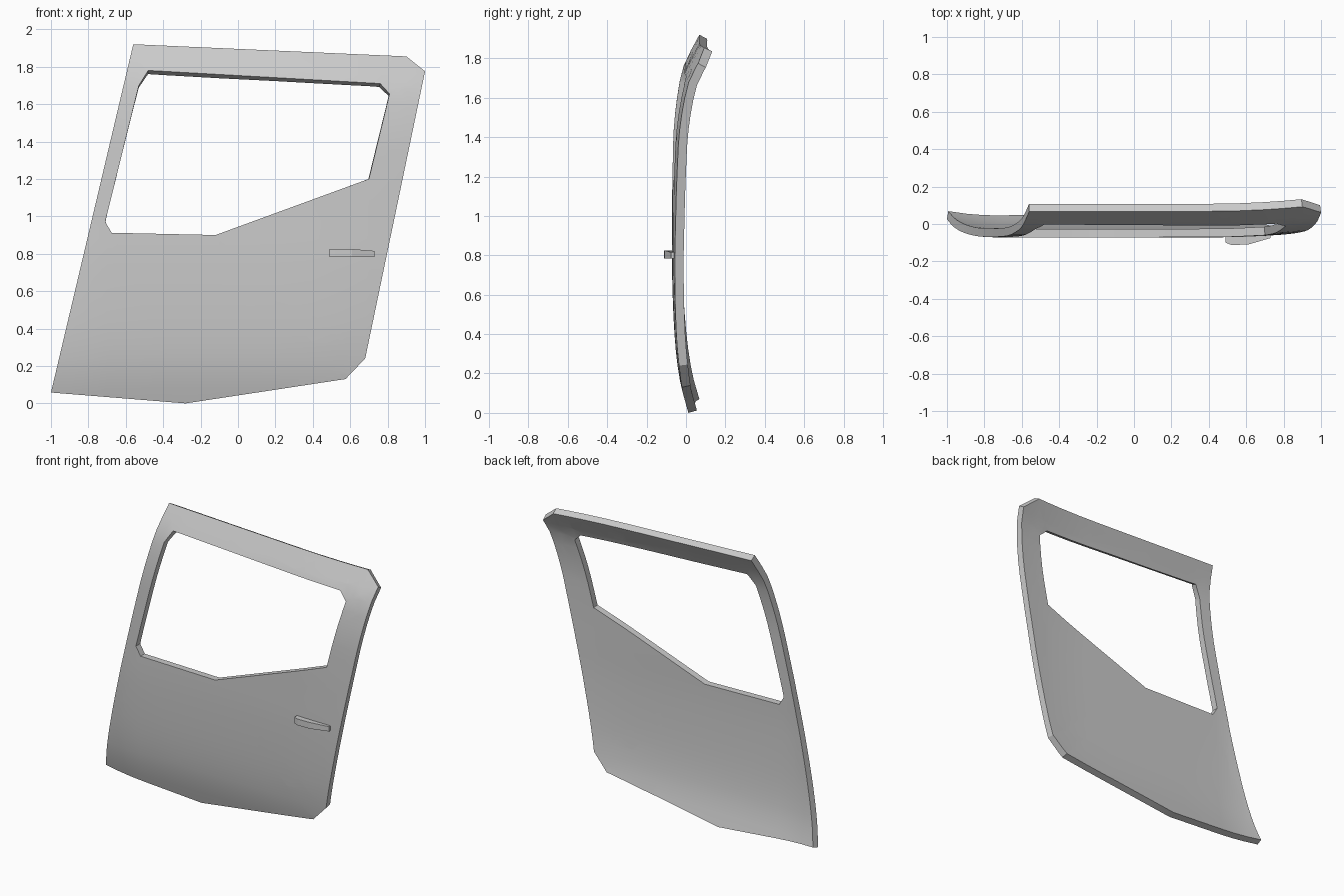
import bpy, bmesh, math
from mathutils import Vector

if "Cube" in bpy.data.objects:
    bpy.data.objects.remove(bpy.data.objects["Cube"])

OUTLINE = [(-1, .058), (-.28, 0), (.575, .13), (.68, .24), (1, 1.775), (.9, 1.855), (-.56, 1.92)]
WINDOW = [(-.71, .97), (-.675, .912), (-.12, .9), (.70, 1.2), (.81, 1.655), (.76, 1.71),
          (-.48, 1.78), (-.53, 1.70)]
# outer skin depth at every 0.16 of height
DEPTH = [.012, -.03, -.052, -.063, -.069, -.072, -.071, -.07, -.067, -.062, -.045, -.012, .068]


def skin_y(x, z):
    """Bowed door surface: vertical profile plus front and rear wrap."""
    top = min(max((z - 1.0) / .8, 0), 1)
    t = min(max((z + .045 * (x + .56) * top) / .16, 0), 11.999)
    i = int(t)
    f = t - i
    p1, p2 = DEPTH[i], DEPTH[i + 1]
    p0 = DEPTH[i - 1] if i else 2 * p1 - p2
    p3 = DEPTH[i + 2] if i < 11 else 2 * p2 - p1
    y = p1 + .5 * f * (p2 - p0 + f * (2 * p0 - 5 * p1 + 4 * p2 - p3 + f * (3 * (p1 - p2) + p3 - p0)))
    return y + .035 * (max(x - .4, 0) / .6) ** 2 + .03 * (max(-.7 - x, 0) / .3) ** 2


def make_object(name, bm):
    me = bpy.data.meshes.new(name)
    bm.to_mesh(me)
    bm.free()
    ob = bpy.data.objects.new(name, me)
    bpy.context.collection.objects.link(ob)
    bpy.ops.object.select_all(action='DESELECT')
    ob.select_set(True)
    bpy.context.view_layer.objects.active = ob
    return ob


# door panel: flat frame with window opening, sliced, then bowed
bm = bmesh.new()
for loop in (OUTLINE, WINDOW):
    vs = [bm.verts.new((x, 0, z)) for x, z in loop]
    for a, b in zip(vs, vs[1:] + vs[:1]):
        bm.edges.new((a, b))
bmesh.ops.triangle_fill(bm, edges=bm.edges[:], use_beauty=True, normal=(0, -1, 0))
cuts = [((0, 0, k * .08), (0, 0, 1)) for k in range(1, 24)]
cuts += [((x, 0, 0), (1, 0, 0)) for x in (-.9, -.8, -.7, -.4, -.1, .2, .4, .55, .7, .8, .9)]
for co, no in cuts:
    bmesh.ops.bisect_plane(bm, geom=bm.verts[:] + bm.edges[:] + bm.faces[:],
                           plane_co=co, plane_no=no, dist=1e-5)
bmesh.ops.remove_doubles(bm, verts=bm.verts[:], dist=.002)
for f in bm.faces:
    f.normal_update()
    if f.normal.y > 0:
        f.normal_flip()
for v in bm.verts:
    v.co.y = skin_y(v.co.x, v.co.z)
panel = make_object("door_panel", bm)
mod = panel.modifiers.new("thickness", 'SOLIDIFY')
mod.thickness = .045
mod.offset = -1
bpy.ops.object.modifier_apply(modifier=mod.name)
bpy.ops.object.shade_smooth_by_angle(angle=math.radians(30))

# pull handle: plan profile extruded upward, rear end tapered
bm = bmesh.new()
plan = [(.49, -.05), (.49, -.1), (.52, -.112), (.61, -.11), (.73, -.075), (.73, -.045)]
face = bm.faces.new([bm.verts.new((x, y, .783)) for x, y in plan])
ext = bmesh.ops.extrude_face_region(bm, geom=[face])
for v in ext['geom']:
    if isinstance(v, bmesh.types.BMVert):
        v.co.z = .815 if v.co.x > .7 else .825
bmesh.ops.recalc_face_normals(bm, faces=bm.faces[:])
make_object("door_handle", bm)
